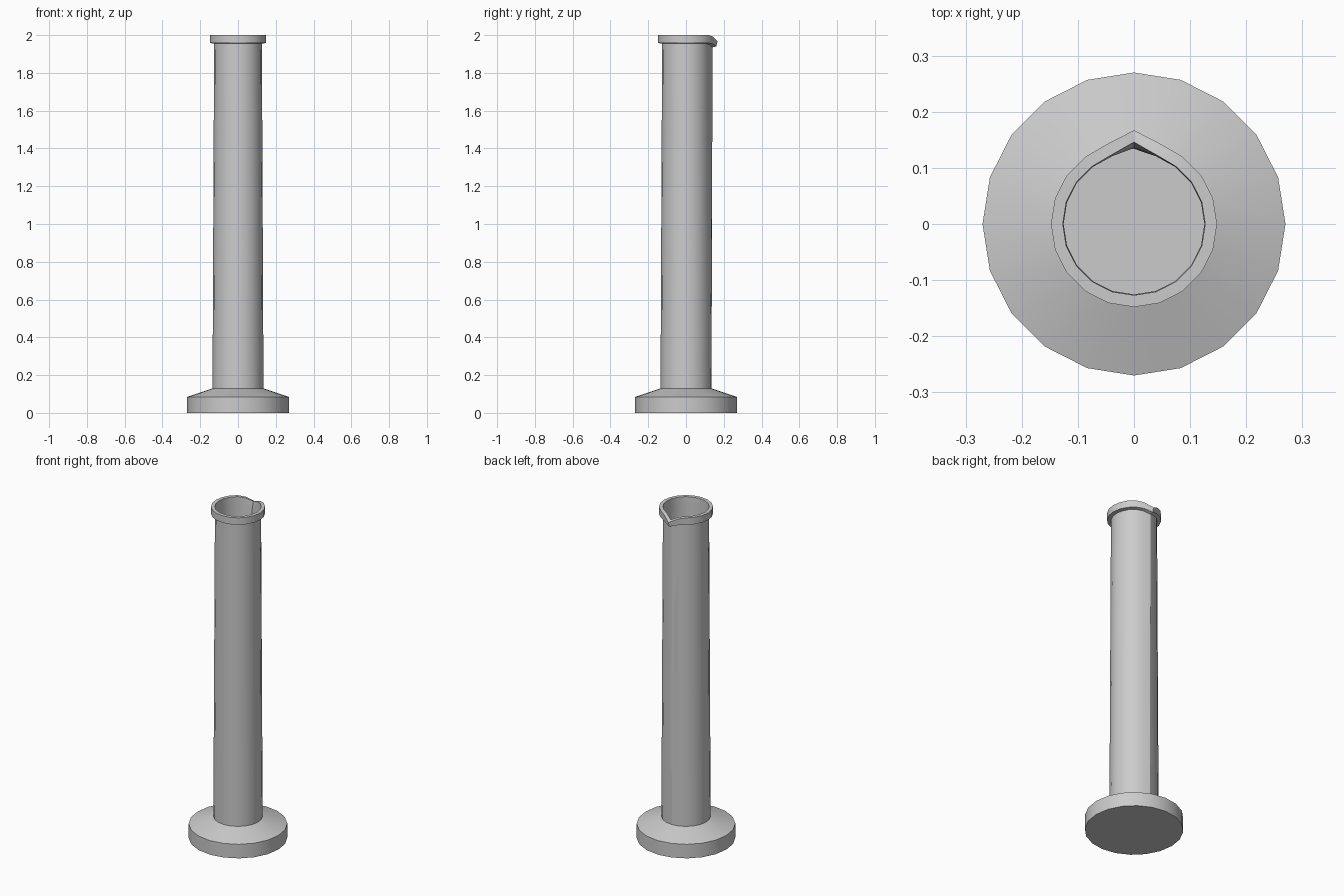
import bpy, bmesh, math

if "Cube" in bpy.data.objects:
    bpy.data.objects.remove(bpy.data.objects["Cube"])

SIDES = 20

# Lathe profile: radius, z, outward pull of spout column, drop of spout column
PROFILE = [
    (0.270, 0.000, 0.000, 0.000),   # foot
    (0.270, 0.085, 0.000, 0.000),
    (0.135, 0.130, 0.000, 0.000),   # tube outside
    (0.1265, 1.955, 0.014, 0.020),
    (0.148, 1.958, 0.012, 0.018),   # rim outside
    (0.148, 2.000, 0.019, 0.034),
    (0.127, 2.000, 0.019, 0.024),   # rim inside
    (0.1255, 1.955, 0.010, 0.022),
    (0.134, 0.131, 0.000, 0.000),   # tube inside, floor
]


def ring(bm, r, z, pull, drop):
    verts = []
    for i in range(SIDES):
        a = 2 * math.pi * i / SIDES
        x, y, h = r * math.cos(a), r * math.sin(a), z
        if i == SIDES // 4:                  # spout tip at the back
            y += pull
            h -= drop
        elif abs(i - SIDES // 4) == 1:       # spout shoulders
            y += pull * 0.15
            h -= drop * 0.25
        verts.append(bm.verts.new((x, y, h)))
    return verts


# Measuring cylinder: foot, thin tube, rim and pouring spout
bm = bmesh.new()
rings = [ring(bm, *p) for p in PROFILE]
for lower, upper in zip(rings, rings[1:]):
    for i in range(SIDES):
        j = (i + 1) % SIDES
        bm.faces.new((lower[i], lower[j], upper[j], upper[i]))
bm.faces.new(rings[0][::-1])
bm.faces.new(rings[-1])

mesh = bpy.data.meshes.new("measuring_cylinder")
bm.to_mesh(mesh)
bm.free()
obj = bpy.data.objects.new("measuring_cylinder", mesh)
bpy.context.collection.objects.link(obj)

bpy.context.view_layer.objects.active = obj
obj.select_set(True)
bpy.ops.object.shade_smooth_by_angle(angle=math.radians(25))
